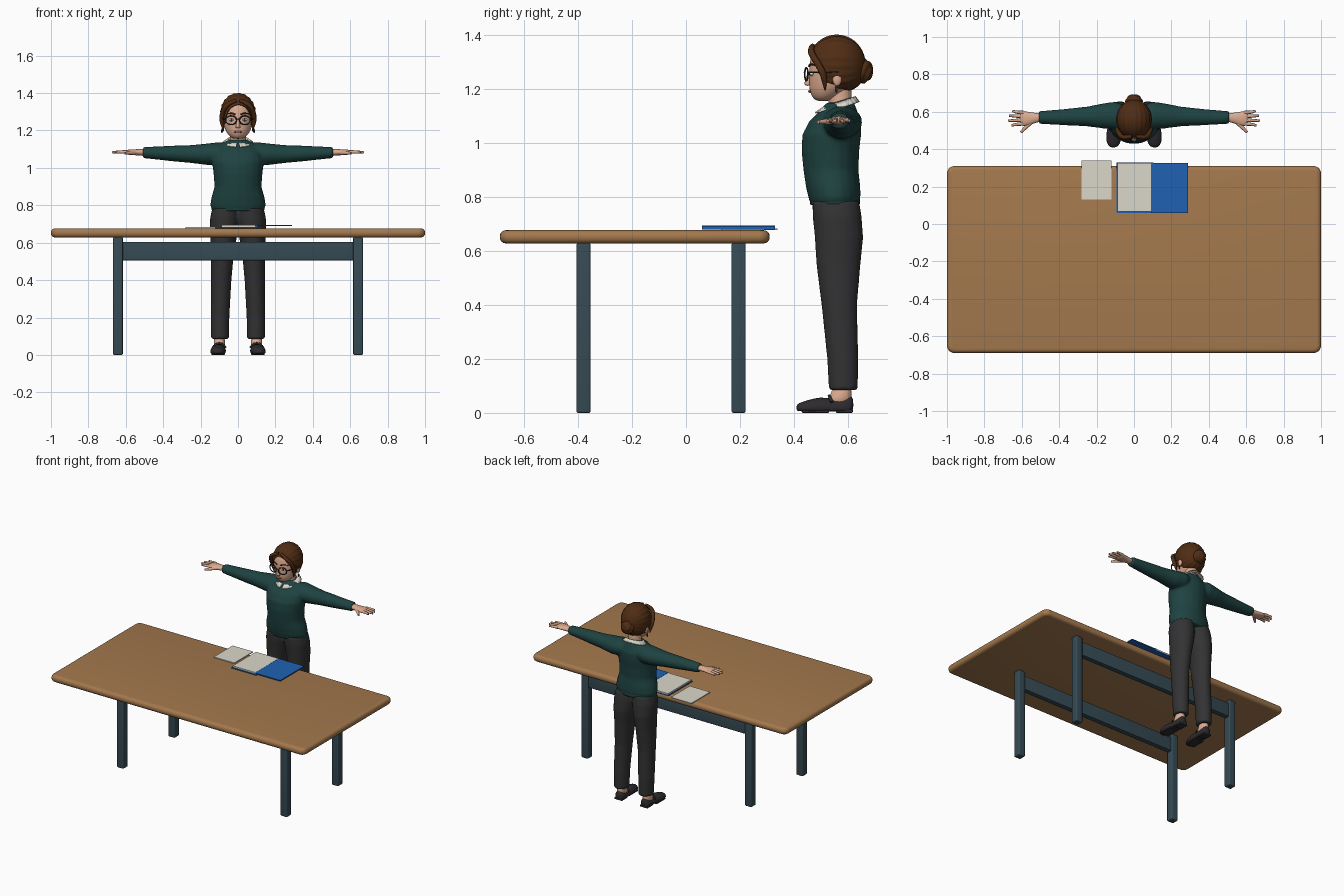
import bpy, bmesh, math
from mathutils import Vector

if "Cube" in bpy.data.objects:
    bpy.data.objects.remove(bpy.data.objects["Cube"])


def colour(name, r, g, b):
    m = bpy.data.materials.new(name)
    m.use_nodes = True
    m.diffuse_color = (r, g, b, 1)
    node = next(n for n in m.node_tree.nodes if n.type == "BSDF_PRINCIPLED")
    node.inputs["Base Color"].default_value = (r, g, b, 1)
    node.inputs["Roughness"].default_value = 0.7
    return m


wood = colour("warm wood", .37, .19, .075)
steel = colour("slate paint", .037, .07, .09)
cream = colour("cream", .71, .69, .59)
blue = colour("blue cover", .014, .12, .45)
green = colour("dark green wool", .013, .056, .053)
charcoal = colour("charcoal cloth", .033, .032, .034)
brown = colour("brown hair", .08, .026, .007)
skin = colour("skin", .72, .41, .28)
black = colour("dark leather", .027, .024, .028)
rose = colour("rose lips", .45, .15, .12)


def finish(name, bm, mat, smooth=True):
    bmesh.ops.recalc_face_normals(bm, faces=bm.faces)
    me = bpy.data.meshes.new(name)
    bm.to_mesh(me)
    bm.free()
    me.materials.append(mat)
    ob = bpy.data.objects.new(name, me)
    bpy.context.collection.objects.link(ob)
    if smooth:
        for p in me.polygons:
            p.use_smooth = True
    return ob


def activate(ob):
    bpy.ops.object.select_all(action="DESELECT")
    ob.select_set(True)
    bpy.context.view_layer.objects.active = ob


def box(name, lo, hi, mat, bevel=0, corner=0):
    """Box between two corners, with rounded uprights and edges."""
    bm = bmesh.new()
    bmesh.ops.create_cube(bm, size=1)
    for v in bm.verts:
        v.co = Vector([(a + b) / 2 + c * (b - a) for a, b, c in zip(lo, hi, v.co)])
    if corner:
        ups = [e for e in bm.edges if abs(e.verts[0].co.z - e.verts[1].co.z) > .01]
        bmesh.ops.bevel(bm, geom=ups, offset=corner, segments=5, profile=.5, affect="EDGES")
    ob = finish(name, bm, mat, False)
    if bevel:
        mod = ob.modifiers.new("round", "BEVEL")
        mod.width, mod.segments, mod.limit_method = bevel, 4, "ANGLE"
        activate(ob)
        bpy.ops.object.modifier_apply(modifier="round")
        bpy.ops.object.shade_smooth_by_angle(angle=math.radians(35))
    return ob


def loft(name, parts, mat, fuse=False, sides=20, floor=None):
    """Skin oval rings (centre, two radii); each part is (axis, rings)."""
    bm = bmesh.new()
    for axis, rings in parts:
        i, j = {"x": (1, 2), "y": (0, 2), "z": (0, 1)}[axis]
        loops = []
        for *c, a, b in rings:
            loop = []
            for k in range(sides):
                t = math.tau * k / sides
                p = Vector(c)
                p[i] += a * math.cos(t)
                p[j] += b * math.sin(t)
                if floor is not None:
                    p.z = max(p.z, floor)
                loop.append(bm.verts.new(p))
            loops.append(loop)
        for lo, hi in zip(loops, loops[1:]):
            for k in range(sides):
                n = (k + 1) % sides
                bm.faces.new((lo[k], lo[n], hi[n], hi[k]))
        bm.faces.new(loops[0])
        bm.faces.new(loops[-1])
    ob = finish(name, bm, mat)
    if fuse:
        mod = ob.modifiers.new("fuse", "REMESH")
        mod.mode, mod.voxel_size, mod.use_smooth_shade = "VOXEL", .008, True
        ob.modifiers.new("soften", "SMOOTH").iterations = 5
    else:
        sub = ob.modifiers.new("soften", "SUBSURF")
        sub.levels = sub.render_levels = 1
    return ob


def blob(name, centre, radii, mat, shape=None, seg=24):
    bm = bmesh.new()
    bmesh.ops.create_uvsphere(bm, u_segments=seg, v_segments=seg // 2, radius=1)
    for v in bm.verts:
        u = shape(v.co) if shape else v.co
        v.co = Vector([c + r * w for c, r, w in zip(centre, radii, u)])
    return finish(name, bm, mat)


def tube(name, points, radius, mat, ends=(1, 1)):
    """Round curve through guide points, thinned at its ends."""
    cu = bpy.data.curves.new(name, "CURVE")
    cu.dimensions, cu.bevel_depth, cu.bevel_resolution, cu.use_fill_caps = "3D", radius, 2, True
    sp = cu.splines.new("NURBS")
    sp.points.add(len(points) - 1)
    for p, co in zip(sp.points, points):
        p.co = (*co, 1)
    sp.points[0].radius, sp.points[-1].radius = ends
    sp.use_endpoint_u, sp.order_u, sp.resolution_u = True, 3, 6
    ob = bpy.data.objects.new(name, cu)
    bpy.context.collection.objects.link(ob)
    cu.materials.append(mat)
    activate(ob)
    bpy.ops.object.convert(target="MESH")
    bpy.ops.object.shade_smooth()


def flip(rings, s):
    return [(s * r[0], *r[1:]) for r in rings]


SIDES = (("left", 1), ("right", -1))

# Table
box("table_top", (-1, -.69, .628), (1, .31, .677), wood, .022, .04)
for row, y in (("front", -.38), ("back", .195)):
    box(row + "_rail", (-.62, y - .018, .505), (.62, y + .018, .605), steel, .004)
    for side, s in SIDES:
        x = s * .642
        box(f"{row}_{side}_leg", (x - .026, y - .026, 0), (x + .026, y + .026, .63), steel, .007)

# Loose sheets and open folder
box("loose_sheets", (-.28, .13, .677), (-.12, .34, .683), cream)
box("folder_back", (-.093, .06, .679), (.1, .33, .685), blue)
box("folder_pages", (-.088, .066, .685), (.09, .327, .695), cream)
box("folder_spine", (.09, .06, .681), (.104, .33, .694), blue)
box("folder_cover", (.1, .06, .688), (.29, .327, .695), blue)

# Sweater: torso and sleeves fused together
torso = [(0, y, z, a, b) for z, y, a, b in (
    (.775, .55, .14, .09), (.80, .55, .149, .097), (.84, .545, .143, .101), (.9, .537, .126, .102),
    (.97, .535, .131, .107), (1.03, .54, .139, .109), (1.08, .553, .135, .097),
    (1.12, .565, .1, .069), (1.15, .572, .057, .052))]
sleeve = [(.05, .575, 1.08, .06, .045), (.1, .58, 1.078, .074, .06), (.16, .578, 1.073, .068, .058),
          (.25, .575, 1.074, .053, .048), (.35, .572, 1.077, .045, .042),
          (.45, .57, 1.08, .038, .034), (.51, .57, 1.082, .034, .03)]
loft("sweater", [("z", torso)] + [("x", flip(sleeve, s)) for _, s in SIDES], green, True)
loft("sweater_hem", [("z", [(0, .552, z, .143, .094) for z in (.768, .772, .795, .8)])], green)

# Trousers: two legs fused at the hips
leg = [(.096, .583, .085, .048, .054), (.096, .581, .2, .05, .058), (.09, .568, .4, .055, .066),
       (.083, .565, .55, .062, .082), (.076, .567, .65, .074, .09),
       (.07, .56, .73, .08, .091), (.066, .555, .785, .072, .087)]
loft("trousers", [("z", flip(leg, s)) for _, s in SIDES], charcoal, True)

# Shoes, feet and hands
shoe = [(.11, .408, .018, .014, .012), (.11, .425, .018, .034, .022), (.108, .46, .02, .042, .03),
        (.105, .5, .022, .041, .038), (.102, .53, .02, .037, .033), (.1, .575, .02, .034, .033),
        (.1, .605, .024, .034, .042), (.1, .621, .024, .02, .035)]
palm = [(.49, .57, 1.083, .024, .019), (.525, .568, 1.083, .025, .017), (.56, .563, 1.084, .036, .016),
        (.595, .564, 1.084, .042, .013), (.612, .566, 1.084, .036, .008)]
for side, s in SIDES:
    loft(side + "_shoe", [("y", flip(shoe, s))], black, floor=.006)
    box(side + "_heel", (s * .1 - .03, .555, 0), (s * .1 + .03, .618, .014), black, .004)
    box(side + "_sole", (s * .108 - .034, .43, 0), (s * .108 + .034, .53, .01), black, .004)
    tube(side + "_shoe_strap", [(s * .066, .54, .04), (s * .1, .522, .085), (s * .135, .54, .04)], .006, black)
    loft(side + "_ankle", [("z", flip([(.1, .565, .03, .031, .048), (.1, .572, .055, .03, .042),
                                       (.098, .582, .11, .03, .033)], s))], skin)
    loft(side + "_hand", [("x", flip(palm, s))], skin)
    for n, (y, tip) in enumerate(((.535, .655), (.555, .672), (.576, .668), (.596, .65))):
        tube(f"{side}_finger_{n + 1}", [(s * .59, y, 1.085), (s * .63, y, 1.086),
             (s * tip, y + (n - 1.5) * .006, 1.083)], .0095, skin, (1, .6))
    tube(side + "_thumb", [(s * .54, .556, 1.082), (s * .57, .525, 1.08), (s * .605, .49, 1.078)],
         .011, skin, (1.2, .6))

# Collar: a scalloped band folded down, open at the front
bm = bmesh.new()
rows = []
steps = 72
for k in range(steps + 1):
    t = -math.pi / 2 + .1 + (math.tau - .2) * k / steps
    front = (1 - math.sin(t)) / 2
    c, d = math.cos(t), math.sin(t)
    wave = .002 * math.sin(k * 1.6)
    rows.append([bm.verts.new(p) for p in (
        (.047 * c, .572 + .047 * d, 1.155 - .03 * front),
        (.053 * c, .572 + .056 * d, 1.174 - .034 * front),
        ((.083 + wave) * c, .572 + (.07 + .023 * front + wave) * d, 1.154 - .04 * front))])
for p, q in zip(rows, rows[1:]):
    for k in range(2):
        bm.faces.new((p[k], p[k + 1], q[k + 1], q[k]))
finish("collar", bm, cream).modifiers.new("cloth", "SOLIDIFY").thickness = .005

# Neck and head
loft("neck", [("z", [(0, .575, 1.1, .052, .048), (0, .573, 1.15, .043, .043),
                     (0, .568, 1.18, .042, .046), (0, .565, 1.24, .045, .05)])], skin)
loft("head", [("z", [(0, y, z, a, b) for z, y, a, b in (
    (1.155, .508, .022, .022), (1.165, .512, .043, .042), (1.19, .526, .063, .069),
    (1.22, .54, .076, .084), (1.26, .545, .082, .09), (1.31, .553, .083, .095),
    (1.35, .555, .075, .083), (1.38, .555, .045, .05))])], skin)
loft("nose", [("z", [(0, .452, 1.212, .013, .009), (0, .449, 1.219, .013, .012),
                     (0, .453, 1.24, .008, .01), (0, .459, 1.266, .006, .006)])], skin)
blob("lips", (0, .459, 1.192), (.021, .006, .006), rose)


# Hair: ridged cap with an opening for the face, and a bun
def combed(v):
    wide = 1 + (.28 * v.z ** 2 if v.z < 0 else 0)
    ridge = 1 + .02 * math.sin(20 * math.atan2(v.x, v.z)) * (1 - v.y ** 2)
    return Vector((v.x * wide, v.y * wide, v.z)) * ridge


def coiled(v):
    return v * (1 + .06 * math.sin(4 * math.atan2(v.x, v.z) + 9 * v.y))


hair = blob("hair", (0, .559, 1.294), (.094, .106, .106), brown, combed, 72)
cutter = blob("face_cutter", (.004, .435, 1.232), (.085, .105, .11), skin, None, 48)
cutter.hide_render = True
cut = hair.modifiers.new("face_opening", "BOOLEAN")
cut.operation, cut.object, cut.solver = "DIFFERENCE", cutter, "EXACT"
activate(hair)
bpy.ops.object.modifier_apply(modifier="face_opening")
bpy.data.objects.remove(cutter)
while len(hair.data.materials) > 1:
    hair.data.materials.pop(index=1)
bpy.ops.object.shade_smooth_by_angle(angle=math.radians(40))
blob("hair_bun", (0, .652, 1.268), (.046, .04, .046), brown, coiled, 48)

# Eyes, brows, glasses, ears, earrings and loose locks
for side, s in SIDES:
    blob(side + "_eye", (s * .035, .466, 1.257), (.015, .008, .008), cream)
    blob(side + "_iris", (s * .035, .46, 1.257), (.006, .004, .007), black)
    tube(side + "_brow", [(s * .014, .456, 1.285), (s * .038, .459, 1.298), (s * .062, .483, 1.286)],
         .004, brown, (1, .5))
    ring = [(s * .037 + .029 * math.cos(a), .446 + .006 * math.cos(a) * s, 1.255 + .024 * math.sin(a))
            for a in (math.tau * k / 20 for k in range(21))]
    tube(side + "_glasses_rim", ring, .0032, black)
    tube(side + "_glasses_arm", [(s * .066, .452, 1.262), (s * .086, .48, 1.264), (s * .09, .565, 1.262)],
         .003, black)
    blob(side + "_ear", (s * .081, .56, 1.238), (.01, .017, .027), skin)
    blob(side + "_earring", (s * .086, .557, 1.198), (.005, .005, .012), black)
    tube(side + "_lock", [(s * .01, .47, 1.36), (s * .06, .455, 1.345), (s * .088, .495, 1.285),
                          (s * .086, .515, 1.24), (s * .076, .515, 1.195)], .013, brown, (.7, .15))
tube("glasses_bridge", [(-.01, .441, 1.26), (0, .437, 1.264), (.01, .441, 1.26)], .003, black)
